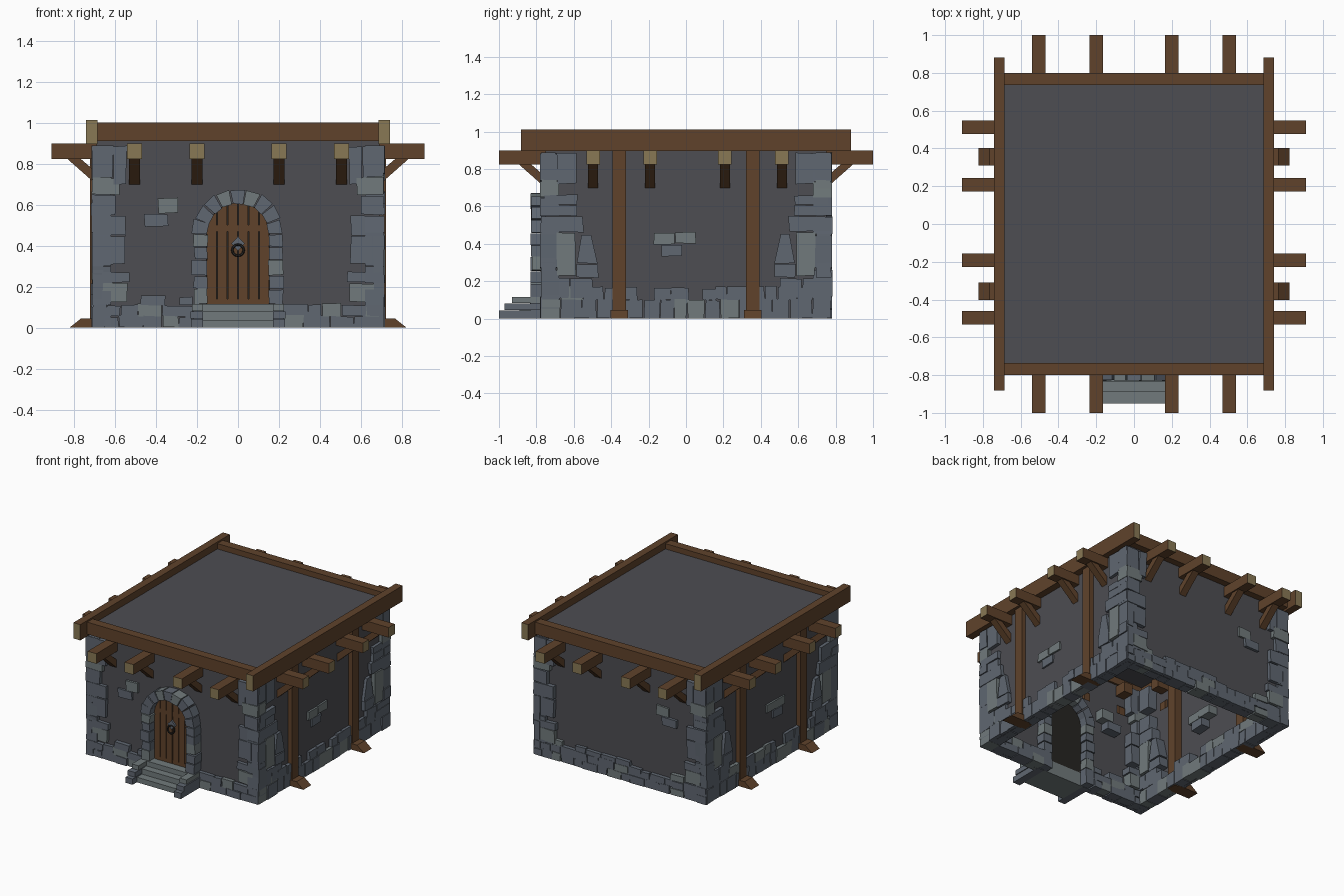
import bpy, bmesh, math, random
from mathutils import Matrix

if "Cube" in bpy.data.objects:
    bpy.data.objects.remove(bpy.data.objects["Cube"])

random.seed(4)
WX, WY = 0.69, 0.75            # wall planes


def material(name, c):
    m = bpy.data.materials.new(name)
    m.diffuse_color = (*c, 1)
    m.use_nodes = True
    m.node_tree.nodes["Principled BSDF"].inputs["Base Color"].default_value = m.diffuse_color
    return m


WALL = material("plaster", (0.075, 0.075, 0.085))
STONE = material("blue_stone", (0.115, 0.135, 0.165))
PALE = material("pale_stone", (0.165, 0.195, 0.2))
WOOD = material("wood", (0.115, 0.055, 0.024))
CUT = material("cut_wood", (0.25, 0.19, 0.09))
DARK = material("dark_gap", (0.02, 0.018, 0.016))


def place(face, u, d, z):
    """Point on a side of the house: u along it, d outwards from the centre."""
    return {"front": (u, -d, z), "back": (u, d, z), "right": (d, u, z), "left": (-d, u, z)}[face]


def prism(bm, a, b, mat=0, cap=None):
    va, vb = [bm.verts.new(p) for p in a], [bm.verts.new(p) for p in b]
    n = len(a)
    faces = [bm.faces.new(va), bm.faces.new(vb)]
    faces += [bm.faces.new((va[i], va[(i + 1) % n], vb[(i + 1) % n], vb[i])) for i in range(n)]
    for f in faces:
        f.material_index = mat
    if cap is not None:
        faces[1].material_index = cap


def rect(u0, u1, z0, z1):
    return [(u0, z0), (u1, z0), (u1, z1), (u0, z1)]


def block(bm, face, pts, d0, d1, mat=0, cap=None):
    prism(bm, [place(face, u, d0, z) for u, z in pts],
          [place(face, u, d1, z) for u, z in pts], mat, cap)


def stone(bm, face, pts, pale=None, out=0.0, j=0.004):
    """Rough stone set through the wall with slightly uneven corners."""
    w, o = (WY, 0.028) if face in ("front", "back") else (WX, 0.024)
    if pale is None:
        pale = random.random() < 0.2
    r = lambda: random.uniform(-j, j)
    q = [(u + r(), max(0, z + r())) for u, z in pts]
    block(bm, face, q, w - 0.07, w + o + out + r(), int(pale))


def finish(name, bm, *mats):
    bmesh.ops.recalc_face_normals(bm, faces=bm.faces)
    me = bpy.data.meshes.new(name)
    bm.to_mesh(me)
    bm.free()
    for m in mats:
        me.materials.append(m)
    ob = bpy.data.objects.new(name, me)
    bpy.context.collection.objects.link(ob)
    return ob


SIDES = ("front", "back", "left", "right")

# walls and flat roof, open underneath
bm = bmesh.new()
block(bm, "front", rect(-WX, WX, 0, 0.96), -WY, WY)
bm.faces.ensure_lookup_table()
bmesh.ops.delete(bm, geom=[f for f in bm.faces if f.calc_center_median().z < 0.01], context='FACES_ONLY')
finish("walls_and_roof", bm, WALL)

# corner stones: (u0, u1, z0, z1, pale), mirrored to both ends of each side
FRONT_Q = [(.61, .71, .735, .885, 0), (.545, .605, .70, .885, 0), (.58, .712, .65, .73, 1),
           (.60, .71, .55, .645, 0), (.55, .712, .45, .545, 0), (.55, .655, .31, .445, 0),
           (.66, .712, .27, .445, 0), (.53, .66, .22, .27, 0), (.54, .66, .125, .215, 1),
           (.665, .712, .12, .26, 0)]
SIDE_Q = [(.585, .69, .72, .885, 0), (.695, .775, .75, .885, 0), (.69, .775, .655, .74, 1),
          (.58, .76, .61, .66, 0), (.58, .69, .55, .605, 0), (.695, .775, .55, .605, 0),
          (.55, .775, .465, .545, 0), (.59, .69, .23, .46, 1), (.695, .775, .30, .46, 0),
          (.695, .775, .22, .295, 0), (.47, .585, .22, .29, 0), (.50, .62, .11, .215, 0),
          (.625, .775, .11, .215, 0)]
bm = bmesh.new()
for face in SIDES:
    side = face in ("left", "right")
    for s in (-1, 1):
        for u0, u1, z0, z1, p in (SIDE_Q if side else FRONT_Q):
            stone(bm, face, rect(s * u0, s * u1, z0, z1), p)
        if side:
            stone(bm, face, [(s * .475, .295), (s * .58, .295), (s * .555, .45), (s * .51, .45)], 0)
finish("corner_stones", bm, STONE, PALE)

# foundation courses: rows of (z0, z1, chance)
bm = bmesh.new()
for face in SIDES:
    side = face in ("left", "right")
    rows = [(0, .1, 1), (.1, .165, .7)] if side else [(0, .055, 1), (.055, .11, 1), (.11, .15, .35)]
    spans = {"front": [(-.71, -.22), (.22, .71)], "back": [(-.71, .71)]}.get(face, [(-.775, .775)])
    for z0, z1, chance in rows:
        for lo, hi in spans:
            u = lo
            while u < hi - 0.02:
                e = u + random.uniform(.06, .13)
                e = hi if e > hi - 0.05 else e
                if random.random() < chance:
                    stone(bm, face, rect(u + .002, e - .002, z0, z1 + random.uniform(-.005, .01)))
                u = e
finish("foundation_stones", bm, STONE, PALE)

# loose bricks showing through the plaster
bm = bmesh.new()
for face in ("front", "back"):
    stone(bm, face, rect(-.39, -.29, .56, .63), 1, -.01)
    stone(bm, face, rect(-.455, -.34, .495, .555), 0, -.01)
for face in ("left", "right"):
    stone(bm, face, rect(-.17, -.062, .40, .46), 1, -.01)
    stone(bm, face, rect(-.058, .05, .40, .46), 1, -.01)
    stone(bm, face, rect(-.13, -.025, .335, .395), 0, -.01)
finish("loose_bricks", bm, STONE, PALE)

# roof edge beams
bm = bmesh.new()
for face in ("front", "back"):
    block(bm, face, rect(-.69, .69, .91, 1.0), .735, .80)
finish("roof_cross_beams", bm, WOOD)
bm = bmesh.new()
for s in (-1, 1):
    for face in ("front", "back"):
        block(bm, face, rect(s * .685, s * .742, .895, 1.012), 0, .882, 0, 1)
bmesh.ops.remove_doubles(bm, verts=bm.verts, dist=1e-5)
bmesh.ops.delete(bm, geom=[f for f in bm.faces if abs(f.calc_center_median().y) < .01], context='FACES_ONLY')
finish("roof_side_beams", bm, WOOD, CUT)

# projecting joists and their slanted braces
joists, braces = bmesh.new(), bmesh.new()
for face in SIDES:
    side = face in ("left", "right")
    w, end, off = (WX, .91, .008) if side else (WY, 1.0, 0)
    for u in (-.505, -.2, .2, .505):
        u += off
        block(joists, face, rect(u - .036, u + .036, .823, .898), w - .09, end, 0, 1)
        brace = [(-.02, .68), (.15, .83), (.085, .83), (-.02, .74)]
        prism(braces, [place(face, u - .026, w + o, z) for o, z in brace],
              [place(face, u + .026, w + o, z) for o, z in brace])
finish("roof_joists", joists, WOOD, CUT)
finish("joist_braces", braces, WOOD)

# side posts with wedge feet
posts, feet = bmesh.new(), bmesh.new()
for face in ("left", "right"):
    for u in (-.357, .357):
        block(posts, face, rect(u - .037, u + .037, 0, .90), .63, .722)
        foot = [(.66, 0), (.822, 0), (.765, .045), (.66, .045)]
        prism(feet, [place(face, u - .046, d, z) for d, z in foot],
              [place(face, u + .046, d, z) for d, z in foot])
finish("side_posts", posts, WOOD)
finish("post_feet", feet, WOOD)

# door surround: jamb stones and arch stones
SPRING, RI, RO = .455, .15, .225
bm = bmesh.new()
heights = [0, .115, .19, .255, .33, .395, SPRING]
for s in (-1, 1):
    for z0, z1 in zip(heights, heights[1:]):
        stone(bm, "front", rect(s * RI, s * random.uniform(.212, .228), z0 + .002, z1 - .002), None, .05)
N = 9
for i in range(N):
    a, b = math.pi * (i + .04) / N, math.pi * (i + .96) / N
    ro = RO + random.uniform(-.008, .004)
    pts = [(r * math.cos(t), SPRING + r * math.sin(t)) for r, t in ((RI, a), (ro, a), (ro, b), (RI, b))]
    stone(bm, "front", pts, None, .05, .003)
finish("door_arch", bm, STONE, PALE)

# door: dark backing and separate planks that follow the arch
bm = bmesh.new()
arc = [(.155 * math.cos(math.pi * i / 12), SPRING + .155 * math.sin(math.pi * i / 12)) for i in range(13)]
block(bm, "front", [(-.155, .10), (.155, .10)] + arc, .74, .76)
finish("door_backing", bm, DARK)
bm = bmesh.new()
for i in range(6):
    u0, u1 = -.153 + i * .051 + .003, -.153 + (i + 1) * .051 - .003
    top = [(u, SPRING + math.sqrt(.0235 - u * u)) for u in (u1, (u0 + u1) / 2, u0)]
    block(bm, "front", [(u0, .115), (u1, .115)] + top, .75, .772)
block(bm, "front", rect(-.15, .15, .115, .14), .75, .771)
block(bm, "front", rect(-.15, .15, .47, .50), .75, .771)
finish("door_planks", bm, WOOD)

# door knocker: diamond plate and ring
bm = bmesh.new()
block(bm, "front", [(0, .375), (.032, .41), (0, .445), (-.032, .41)], .765, .785)
finish("knocker_plate", bm, STONE)
bpy.ops.mesh.primitive_torus_add(major_radius=.028, minor_radius=.006, major_segments=12, minor_segments=6,
                                 location=(0, -.79, .378), rotation=(math.radians(80), 0, 0))
ring = bpy.context.object
ring.name = "knocker_ring"
ring.data.materials.append(DARK)

# entrance steps with stacked cheek stones
bm = bmesh.new()
for z0, z1, d in ((0, .038, .95), (.038, .078, .89), (.078, .115, .835)):
    block(bm, "front", rect(-.172, .172, z0, z1), .74, d, 1)
for s in (-1, 1):
    for z0, z1, d, w in ((0, .043, 1.0, .228), (.045, .08, .97, .232), (.082, .115, .93, .225)):
        block(bm, "front", rect(s * .17, s * w, z0, z1), .74, d, int(z0 > .06))
finish("entrance_steps", bm, STONE, PALE)
